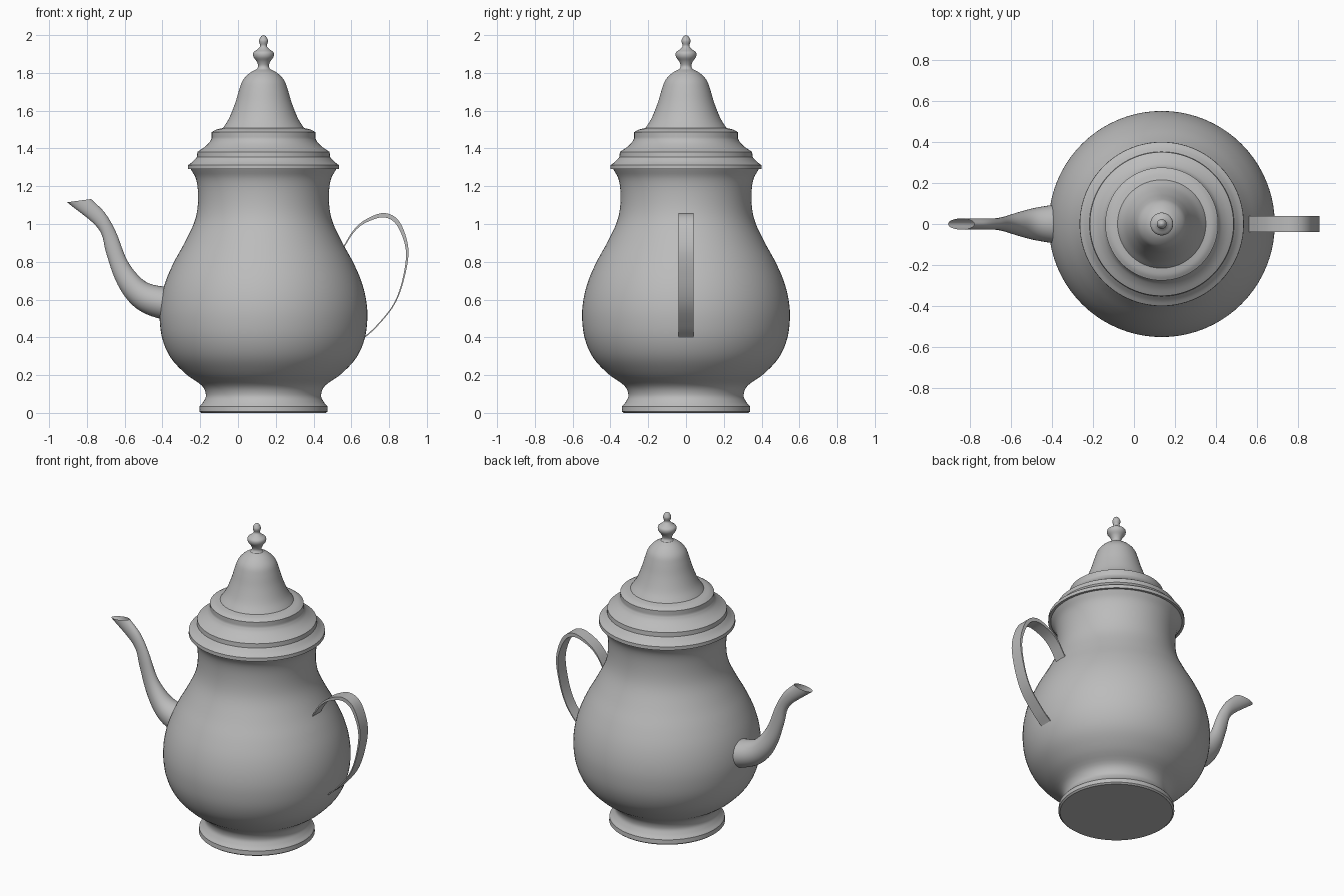
import bpy, math
from mathutils import Vector

old = bpy.data.objects.get("Cube")
if old:
    bpy.data.objects.remove(old, do_unlink=True)

AXIS_X = 0.135   # vertical axis of the pot
SEGMENTS = 80

metal = bpy.data.materials.new("grey metal")
metal.use_nodes = True
GREY = (0.5, 0.5, 0.5, 1)
metal.diffuse_color = GREY
metal.node_tree.nodes["Principled BSDF"].inputs["Base Color"].default_value = GREY


def smooth_path(points, steps=4):
    """Catmull-Rom curve through points of any dimension."""
    pts = [Vector(p) for p in points]
    pts = [2 * pts[0] - pts[1]] + pts + [2 * pts[-1] - pts[-2]]
    out = []
    for a, b, c, d in zip(pts, pts[1:], pts[2:], pts[3:]):
        for i in range(steps):
            t = i / steps
            out.append(0.5 * (2 * b + (c - a) * t + (2 * a - 5 * b + 4 * c - d) * t**2
                              + (3 * b - a - 3 * c + d) * t**3))
    return out + [pts[-2]]


def make_object(name, verts, faces, angle=35):
    mesh = bpy.data.meshes.new(name)
    mesh.from_pydata([tuple(v) for v in verts], [], faces)
    mesh.materials.append(metal)
    mesh.validate()
    obj = bpy.data.objects.new(name, mesh)
    bpy.context.collection.objects.link(obj)
    bpy.ops.object.select_all(action='DESELECT')
    obj.select_set(True)
    bpy.context.view_layer.objects.active = obj
    bpy.ops.object.shade_smooth_by_angle(angle=math.radians(angle))
    return obj


def bridge(rings, n):
    """Quads joining consecutive closed rings of n vertices."""
    return [(r * n + i, r * n + (i + 1) % n, (r + 1) * n + (i + 1) % n, (r + 1) * n + i)
            for r in range(rings - 1) for i in range(n)]


def lathe(name, sections):
    """Revolve smooth (radius, z) sections that meet at sharp corners."""
    profile = []
    for s in sections:
        part = smooth_path(s)
        profile += part[1:] if profile else part
    verts = []
    for r, z in profile:
        for i in range(SEGMENTS):
            a = math.tau * i / SEGMENTS
            verts.append((AXIS_X + r * math.cos(a), r * math.sin(a), z))
    faces = bridge(len(profile), SEGMENTS)
    last = (len(profile) - 1) * SEGMENTS
    faces.append(tuple(reversed(range(SEGMENTS))))
    faces.append(tuple(range(last, last + SEGMENTS)))
    return make_object(name, verts, faces)


# Pot body with its flared foot and neck
lathe("body", [
    [(0.33, 0), (0.34, 0.008)],
    [(0.34, 0.008), (0.338, 0.035)],
    [(0.338, 0.035), (0.318, 0.06), (0.305, 0.095), (0.327, 0.145), (0.41, 0.205),
     (0.49, 0.29), (0.535, 0.39), (0.55, 0.5), (0.543, 0.6), (0.517, 0.7),
     (0.473, 0.8), (0.418, 0.9), (0.37, 1.0), (0.35, 1.08), (0.347, 1.17),
     (0.358, 1.24), (0.385, 1.29)],
])

# Stepped, domed lid
lathe("lid", [
    [(0.375, 1.29), (0.4, 1.29)],
    [(0.4, 1.29), (0.399, 1.312)],
    [(0.399, 1.312), (0.375, 1.33), (0.352, 1.355)],
    [(0.352, 1.355), (0.35, 1.382)],
    [(0.35, 1.382), (0.315, 1.405), (0.288, 1.43), (0.275, 1.452)],
    [(0.275, 1.452), (0.275, 1.486)],
    [(0.275, 1.486), (0.25, 1.5), (0.215, 1.508)],
    [(0.215, 1.508), (0.182, 1.56), (0.15, 1.64), (0.129, 1.71), (0.11, 1.76),
     (0.075, 1.798), (0.035, 1.82)],
])

# Turned knob on the lid
lathe("lid_knob", [
    [(0.04, 1.815), (0.028, 1.835), (0.036, 1.86), (0.053, 1.885), (0.053, 1.908),
     (0.032, 1.925), (0.018, 1.942), (0.023, 1.962), (0.023, 1.975), (0.013, 1.993),
     (0.002, 2.0)],
])

# Spout: upper x, upper z, lower x, lower z, half width
spout_sections = smooth_path([
    (-0.3, 0.66, -0.3, 0.49, 0.1),
    (-0.39, 0.668, -0.41, 0.498, 0.092),
    (-0.477, 0.688, -0.52, 0.541, 0.075),
    (-0.54, 0.741, -0.598, 0.615, 0.055),
    (-0.593, 0.82, -0.656, 0.72, 0.037),
    (-0.646, 0.957, -0.699, 0.85, 0.028),
    (-0.704, 1.058, -0.741, 0.978, 0.027),
    (-0.778, 1.132, -0.905, 1.115, 0.027),
], 5)
N = 32
verts = []
for ux, uz, lx, lz, w in spout_sections:
    centre = Vector(((ux + lx) / 2, 0, (uz + lz) / 2))
    half = Vector(((ux - lx) / 2, 0, (uz - lz) / 2))
    for i in range(N):
        a = math.tau * i / N
        verts.append(centre + half * math.cos(a) + Vector((0, w * math.sin(a), 0)))
make_object("spout", verts, bridge(len(spout_sections), N), 60)

# Handle: flat strap, tapering in thickness to both ends
outer = smooth_path([(0.557, 0.88), (0.612, 0.968), (0.678, 1.025), (0.775, 1.058),
                     (0.855, 1.012), (0.902, 0.87), (0.88, 0.71), (0.828, 0.572),
                     (0.739, 0.46), (0.675, 0.4)], 6)
n = len(outer)
verts = []
for k, p in enumerate(outer):
    tangent = (outer[min(k + 1, n - 1)] - outer[max(k - 1, 0)]).normalized()
    t = k / (n - 1)
    thick = 0.006 + 0.018 * math.exp(-((t - 0.38) / 0.2) ** 2)
    q = p + Vector((tangent.y, -tangent.x)) * thick
    verts += [(p.x, -0.04, p.y), (p.x, 0.04, p.y), (q.x, 0.04, q.y), (q.x, -0.04, q.y)]
faces = bridge(n, 4) + [(3, 2, 1, 0), tuple(range(4 * n - 4, 4 * n))]
make_object("handle", verts, faces)
